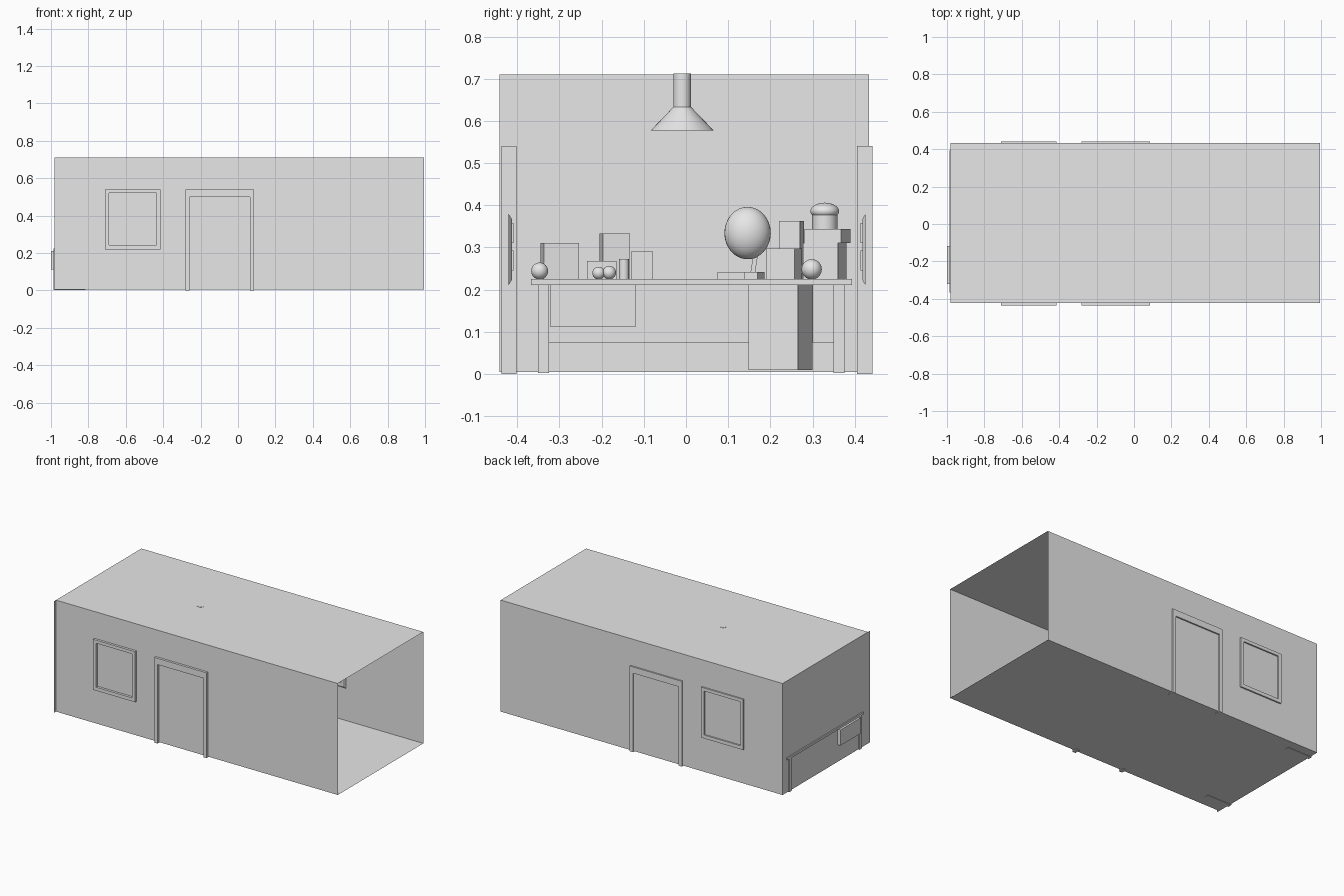
import bpy, bmesh
from math import asin, cos, sin
from mathutils import Matrix, Vector

cube = bpy.data.objects.get("Cube")
if cube:
    bpy.data.objects.remove(cube)

grey = bpy.data.materials.new("plain_grey")
grey.use_nodes = True
colour = (0.8, 0.8, 0.8, 1)
grey.diffuse_color = colour
grey.node_tree.nodes["Principled BSDF"].inputs["Base Color"].default_value = colour


def finish(name, bm, smooth=False):
    mesh = bpy.data.meshes.new(name)
    bm.to_mesh(mesh)
    bm.free()
    mesh.materials.append(grey)
    obj = bpy.data.objects.new(name, mesh)
    bpy.context.collection.objects.link(obj)
    if smooth:
        bpy.ops.object.select_all(action='DESELECT')
        obj.select_set(True)
        bpy.context.view_layer.objects.active = obj
        bpy.ops.object.shade_smooth_by_angle(angle=0.7)
    return obj


def add_box(bm, x, y, z, turn=0):
    """Box between (low, high) limits, turned about its own upright axis."""
    mid = Vector([(a + b) / 2 for a, b in (x, y, z)])
    size = [b - a for a, b in (x, y, z)]
    matrix = Matrix.Translation(mid) @ Matrix.Rotation(turn, 4, 'Z') @ Matrix.Diagonal((*size, 1))
    return bmesh.ops.create_cube(bm, size=1, matrix=matrix)["verts"]


def box(name, x, y, z, turn=0):
    bm = bmesh.new()
    add_box(bm, x, y, z, turn)
    return finish(name, bm)


def turned_box(name, x, y, side, z, depth):
    """Box whose front spans y and whose flank shows the given width (sign = direction)."""
    a = asin(side / depth)
    width = (y[1] - y[0]) / cos(a)
    mid = (y[0] + y[1] + side) / 2
    return box(name, (x - depth / 2, x + depth / 2), (mid - width / 2, mid + width / 2), z, -a)


def sheet(name, *corners):
    bm = bmesh.new()
    bm.faces.new([bm.verts.new(c) for c in corners])
    return finish(name, bm)


def ball(name, x, y, z, ry, rz=None, rx=None):
    bm = bmesh.new()
    matrix = Matrix.Translation((x, y, z)) @ Matrix.Diagonal((rx or ry, ry, rz or ry, 1))
    bmesh.ops.create_uvsphere(bm, u_segments=32, v_segments=16, radius=1, matrix=matrix)
    return finish(name, bm, True)


def tube(name, x, y, z, r1, r2, caps=True):
    bm = bmesh.new()
    bmesh.ops.create_cone(bm, cap_ends=caps, segments=32, radius1=r1, radius2=r2, depth=z[1] - z[0],
                          matrix=Matrix.Translation((x, y, (z[0] + z[1]) / 2)))
    return finish(name, bm, True)


# Room shell, open at the +x end
X0, X1, Y0, Y1, Z0, Z1 = -0.98, 0.995, -0.422, 0.433, 0.004, 0.71
sheet("floor", (X0, Y0, Z0), (X1, Y0, Z0), (X1, Y1, Z0), (X0, Y1, Z0))
sheet("ceiling", (X0, Y0, Z1), (X1, Y0, Z1), (X1, Y1, Z1), (X0, Y1, Z1))
sheet("front_wall", (X0, Y0, Z0), (X1, Y0, Z0), (X1, Y0, Z1), (X0, Y0, Z1))
sheet("back_wall", (X1, Y1, Z0), (X0, Y1, Z0), (X0, Y1, Z1), (X1, Y1, Z1))
sheet("end_wall", (X0, -0.442, Z0), (X0, 0.434, Z0), (X0, 0.434, Z1), (X0, -0.442, Z1))


def frame(name, x, z, y, bar, head, sill):
    bm = bmesh.new()
    add_box(bm, (x[0], x[0] + bar), y, z)
    add_box(bm, (x[1] - bar, x[1]), y, z)
    inner = (x[0] + bar, x[1] - bar)
    add_box(bm, inner, y, (z[1] - head, z[1]))
    if sill:
        add_box(bm, inner, y, (z[0], z[0] + sill))
    finish(name, bm)


# Door frames, window frames and sockets on both long walls
for side, y, s, wall in (("front", (-0.437, -0.402), 1, -0.421), ("back", (0.405, 0.442), -1, 0.426)):
    frame(side + "_door_frame", (-0.28, 0.085), (0, 0.54), y, 0.022, 0.04, 0)
    frame(side + "_window_frame", (-0.71, -0.415), (0.22, 0.54), y, 0.02, 0.02, 0.022)
    bm = bmesh.new()
    verts = add_box(bm, (0.35, 0.46), sorted((wall, wall + s * 0.008)), (0.21, 0.38))
    for v in verts:
        if abs(v.co.y - wall) > 0.004:
            v.co.x = 0.405 + (v.co.x - 0.405) * 0.8
            v.co.z = 0.295 + (v.co.z - 0.295) * 0.85
    for z in (0.245, 0.31):
        add_box(bm, (0.38, 0.43), sorted((wall, wall + s * 0.012)), (z, z + 0.048))
    finish(side + "_socket", bm)

# Hanging lamp
tube("lamp_stem", -0.255, -0.009, (0.633, 0.712), 0.021, 0.021)
tube("lamp_shade", -0.255, -0.009, (0.577, 0.633), 0.075, 0.021, False)

# Desk
box("desk_top", (-0.987, -0.8), (-0.367, 0.394), (0.211, 0.225))
for name, y in (("right_desk_leg", -0.351), ("left_desk_leg", 0.35)):
    box(name, (-0.987, -0.815), (y, y + 0.026), (0.002, 0.211))
box("desk_back_panel", (-0.96, -0.95), (-0.325, 0.35), (0.075, 0.211))
box("desk_drawer", (-1.0, -0.82), (-0.322, -0.118), (0.112, 0.211))
turned_box("desk_cabinet", -0.89, (0.148, 0.265), 0.035, (0.009, 0.211), 0.14)

# Boxes on the desk
T = 0.225
for name, x, y, side, top, depth in (
        ("right_box", -0.92, (-0.337, -0.254), -0.008, 0.31, 0.06),
        ("tall_box", -0.93, (-0.197, -0.133), -0.008, 0.333, 0.06),
        ("short_box", -0.88, (-0.235, -0.165), 0, 0.268, 0.05),
        ("small_box", -0.93, (-0.13, -0.078), 0, 0.29, 0.05),
        ("flat_box", -0.88, (0.075, 0.137), 0, 0.242, 0.08),
        ("speaker_low", -0.88, (0.19, 0.257), 0.018, 0.297, 0.07),
        ("speaker_tall", -0.93, (0.22, 0.27), 0.01, 0.363, 0.06),
        ("left_box", -0.9, (0.278, 0.36), 0.021, 0.31, 0.1)):
    turned_box(name, x, y, side, (T, top), depth)
turned_box("left_box_lid", -0.9, (0.281, 0.368), 0.022, (0.31, 0.344), 0.105)

# Jar on the lidded box, and a small canister
tube("jar", -0.9, 0.329, (0.344, 0.38), 0.03, 0.03)
ball("jar_cap", -0.9, 0.329, 0.386, 0.034, 0.02)
tube("canister", -0.84, -0.147, (T, 0.272), 0.012, 0.012)

# Round dish on a leaning stand
turned_box("dish_base", -0.85, (0.137, 0.17), 0.016, (T, 0.242), 0.05)
stand = bmesh.new()
for v in add_box(stand, (-0.86, -0.85), (0.153, 0.164), (0.24, 0.3)):
    v.co.y += (v.co.z - 0.24) * 0.15
finish("dish_stand", stand)
ball("dish", -0.85, 0.146, 0.334, 0.055, 0.062, 0.045)

# Loose balls
for name, x, y, r in (("right_ball", -0.83, -0.347, 0.02), ("first_small_ball", -0.83, -0.207, 0.015),
                      ("second_small_ball", -0.83, -0.182, 0.016), ("left_ball", -0.83, 0.298, 0.024)):
    ball(name, x, y, T + r - 0.001, r)
